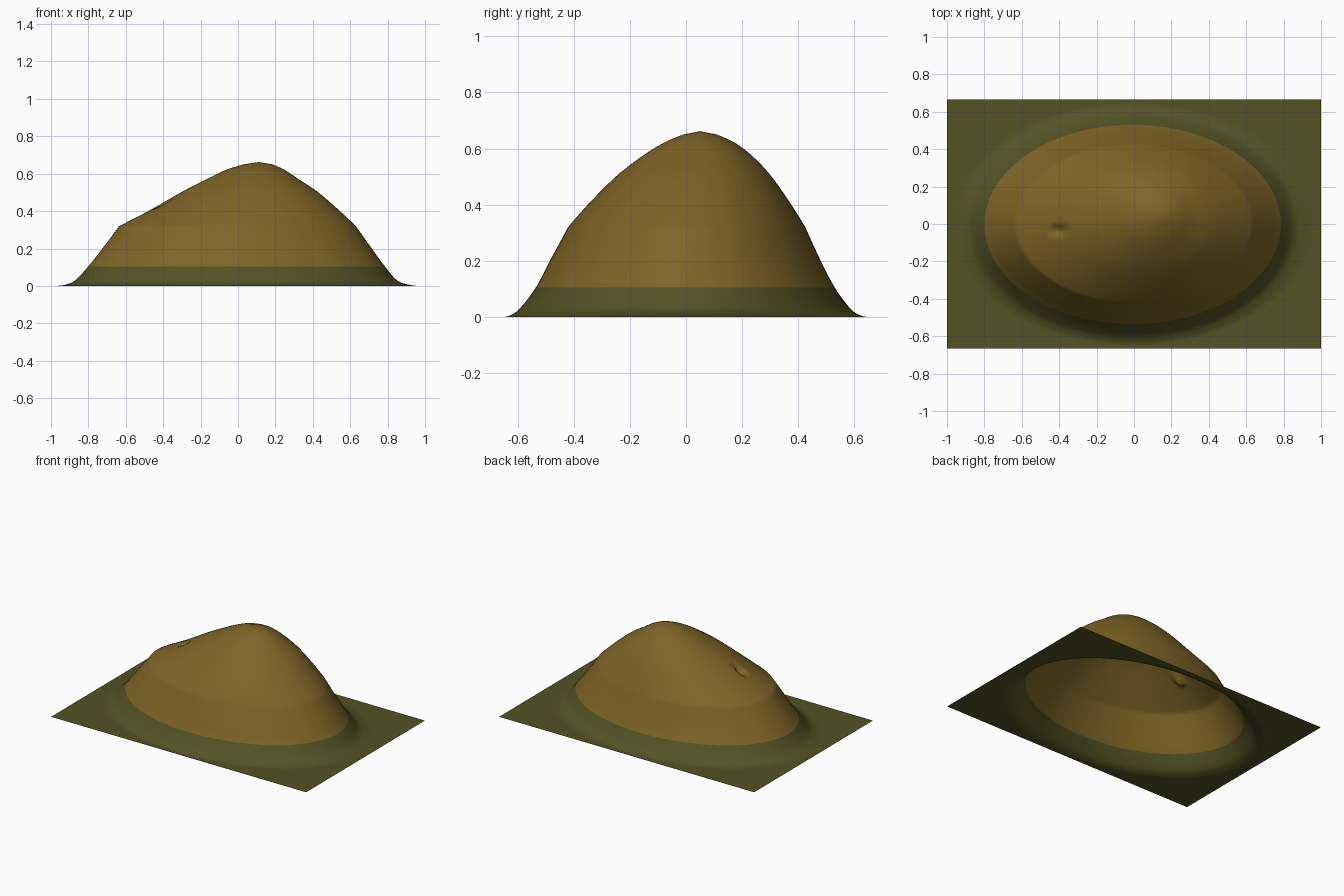
import bpy
import bmesh
from math import cos, sin, tau, exp

cube = bpy.data.objects.get("Cube")
if cube:
    bpy.data.objects.remove(cube, do_unlink=True)

SEGMENTS = 128
STEPS = 6
HALF_WIDTH, HALF_DEPTH = 1, .665
GRASS_TOP = .105


def make_material(name, colour):
    material = bpy.data.materials.new(name)
    material.use_nodes = True
    material.diffuse_color = colour
    material.node_tree.nodes["Principled BSDF"].inputs["Base Color"].default_value = colour
    return material


grass = make_material("olive grass", (.085, .085, .0185, 1))
earth = make_material("brown earth", (.21, .13, .02, 1))

# Contour outlines of the hill: height, left end, right end, front end, back end
foot = [
    (0, -.97, .96, -.645, .645),
    (.006, -.925, .915, -.625, .62),
    (.03, -.87, .85, -.592, .585),
    (GRASS_TOP, -.8, .785, -.535, .53),
    (.2, -.725, .715, -.485, .48),
    (.32, -.635, .63, -.42, .425),
]
crown = [
    foot[-1],
    (.4, -.48, .545, -.35, .375),
    (.5, -.305, .43, -.25, .305),
    (.57, -.17, .325, -.16, .24),
    (.62, -.065, .25, -.08, .175),
    (.65, .03, .185, -.01, .11),
]


def spline(contours):
    """Smooth in-between contours (Catmull-Rom), keeping the given ones."""
    result = []
    last = len(contours) - 1
    for i in range(last):
        a, b = contours[max(i - 1, 0)], contours[i]
        c, d = contours[i + 1], contours[min(i + 2, last)]
        for step in range(STEPS):
            t = step / STEPS
            result.append([
                q + t / 2 * (r - p + t * (2 * p - 5 * q + 4 * r - s + t * (3 * (q - r) + s - p)))
                for p, q, r, s in zip(a, b, c, d)])
    return result + [contours[last]]


def pit(x, y):
    """Depth of the small burrow high on the right-hand slope."""
    return .035 * exp(-((x + .4) / .03) ** 4 - ((y + .035) / .025) ** 4)


def add_ring(bm, contour):
    z, left, right, front, back = contour
    ring = []
    for k in range(SEGMENTS):
        angle = tau * k / SEGMENTS
        x = (left + right) / 2 + (right - left) / 2 * cos(angle)
        y = (front + back) / 2 + (back - front) / 2 * sin(angle)
        ring.append(bm.verts.new((x, y, z - pit(x, y))))
    return ring


def bridge(bm, outer, inner):
    for k in range(SEGMENTS):
        n = (k + 1) % SEGMENTS
        bm.faces.new((outer[k], outer[n], inner[n], inner[k]))


def finish(bm, name, materials):
    mesh = bpy.data.meshes.new(name)
    for material in materials:
        mesh.materials.append(material)
    for face in bm.faces:
        face.smooth = True
    bm.to_mesh(mesh)
    bm.free()
    bpy.context.collection.objects.link(bpy.data.objects.new(name, mesh))


# Hill: stacked contours closed by a rounded summit, grassy at the foot
bm = bmesh.new()
rings = [add_ring(bm, c) for c in spline(foot) + spline(crown)[1:]]
for outer, inner in zip(rings, rings[1:]):
    bridge(bm, outer, inner)
summit = bm.verts.new((.11, .05, .662))
for k in range(SEGMENTS):
    bm.faces.new((rings[-1][k], rings[-1][(k + 1) % SEGMENTS], summit))
for face in bm.faces:
    face.material_index = int(face.calc_center_median().z > GRASS_TOP)
finish(bm, "hill", [grass, earth])

# Ground: flat rectangle around the open foot of the hill
bm = bmesh.new()
border = []
for k in range(SEGMENTS):
    c, s = cos(tau * k / SEGMENTS), sin(tau * k / SEGMENTS)
    reach = max(abs(c), abs(s))
    border.append(bm.verts.new((HALF_WIDTH * c / reach, HALF_DEPTH * s / reach, 0)))
bridge(bm, border, add_ring(bm, foot[0]))
finish(bm, "ground", [grass])
